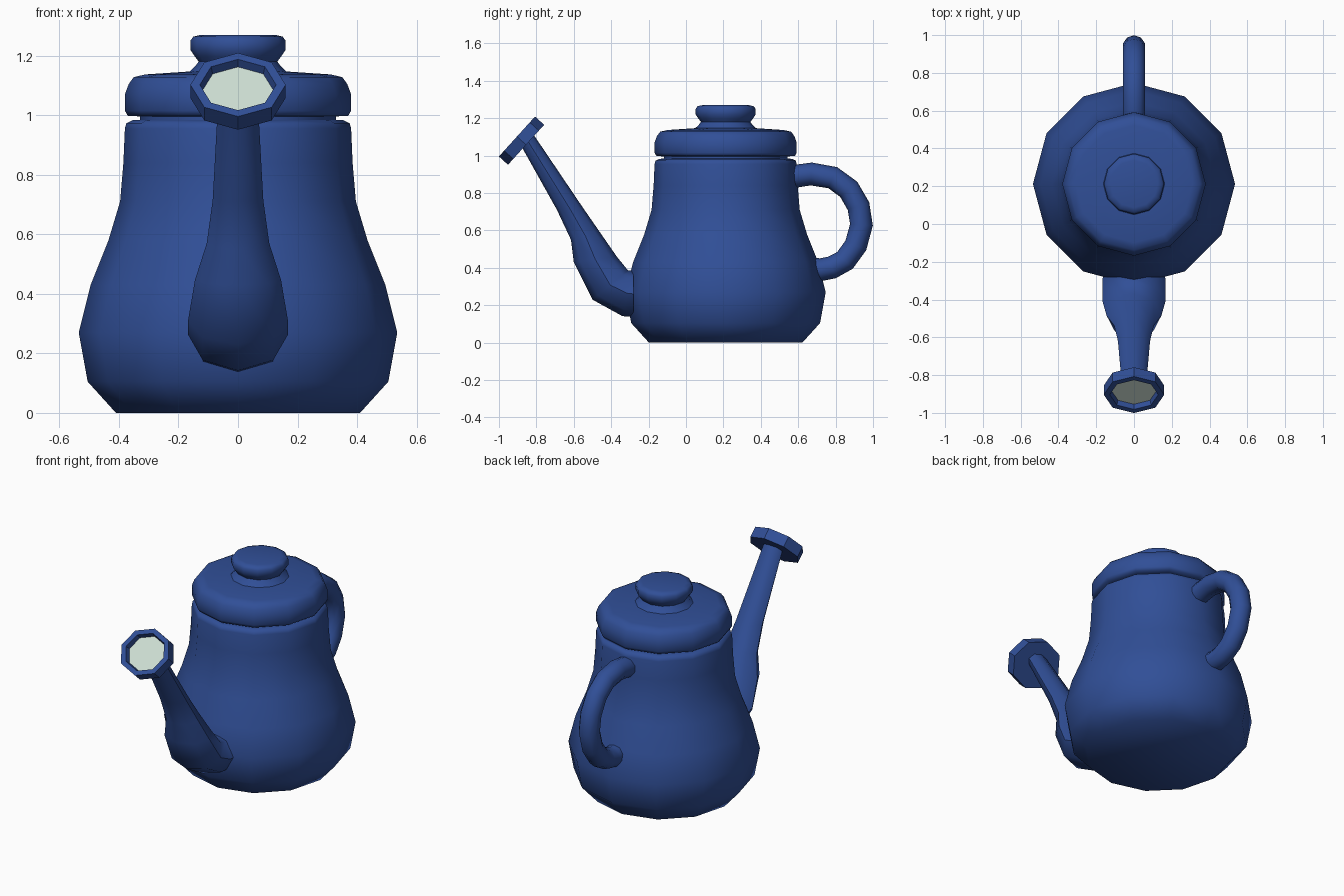
import bpy, math
from mathutils import Vector

if "Cube" in bpy.data.objects:
    bpy.data.objects.remove(bpy.data.objects["Cube"])


def material(name, rgb):
    m = bpy.data.materials.new(name)
    m.diffuse_color = (*rgb, 1)
    m.use_nodes = True
    m.node_tree.nodes["Principled BSDF"].inputs["Base Color"].default_value = m.diffuse_color
    return m


blue = material("enamel blue", (0.03, 0.078, 0.31))
pale = material("pale green", (0.62, 0.74, 0.66))


def loft(name, rings, smooth=None, last_mat=None):
    """Skin a list of equal-length point rings and cap both ends."""
    n = len(rings[0])
    verts = [p for r in rings for p in r]
    faces = [tuple(reversed(range(n)))]
    for i in range(len(rings) - 1):
        for j in range(n):
            k = (j + 1) % n
            faces.append((i * n + j, i * n + k, (i + 1) * n + k, (i + 1) * n + j))
    faces.append(tuple(range(len(verts) - n, len(verts))))
    me = bpy.data.meshes.new(name)
    me.from_pydata(verts, [], faces)
    me.materials.append(blue)
    if last_mat:
        me.materials.append(last_mat)
        me.polygons[-1].material_index = 1
    ob = bpy.data.objects.new(name, me)
    bpy.context.collection.objects.link(ob)
    bpy.ops.object.select_all(action='DESELECT')
    ob.select_set(True)
    bpy.context.view_layer.objects.active = ob
    bpy.ops.object.mode_set(mode='EDIT')
    bpy.ops.mesh.select_all(action='SELECT')
    bpy.ops.mesh.normals_make_consistent(inside=False)
    bpy.ops.object.mode_set(mode='OBJECT')
    if smooth:
        bpy.ops.object.shade_smooth_by_angle(angle=math.radians(smooth))
    return ob


def ring(y, z, up, rx, ru, n):
    """Ellipse across x and the direction up, which lies in the yz plane."""
    c, u = Vector((0, y, z)), Vector((0, *up)).normalized()
    return [c + Vector((rx * math.sin(a), 0, 0)) + u * ru * math.cos(a)
            for a in (2 * math.pi * i / n for i in range(n))]


CY = 0.212


def turned(name, profile):
    return loft(name, [ring(CY, z, (1, 0), r, r, 12) for r, z in profile], 62)


# Pot body with the narrow neck under the lid
turned("pot_body", [(.41, 0), (.505, .105), (.535, .27), (.495, .43), (.435, .58),
                    (.396, .71), (.385, .84), (.38, .955), (.375, .973), (.355, .983),
                    (.33, .984), (.33, 1.01)])

# Lid
turned("lid", [(.33, .996), (.37, .998), (.38, 1.015), (.38, 1.07), (.367, 1.105),
               (.35, 1.128), (.31, 1.137), (.16, 1.147)])

# Knob
turned("lid_knob", [(.17, 1.14), (.145, 1.163), (.132, 1.18), (.145, 1.197),
                    (.16, 1.22), (.16, 1.25), (.15, 1.264), (.125, 1.27)])

# Spout: lower and upper edge of each section, and its half width
sections = [((-.28, .137), (-.28, .385), .165), ((-.34, .142), (-.285, .385), .168),
            ((-.50, .23), (-.31, .386), .168), ((-.60, .43), (-.37, .46), .145),
            ((-.615, .55), (-.46, .59), .105), ((-.69, .71), (-.55, .72), .085),
            ((-.88, 1.05), (-.81, 1.105), .065)]
rings = []
for lo, hi, w in sections:
    lo, hi = Vector(lo), Vector(hi)
    c = (lo + hi) / 2
    rings.append(ring(c.x, c.y, hi - lo, w, (hi - lo).length / 2, 8))
loft("spout", rings, 50)

# Sprinkler head: octagonal disc with a recessed pale face
back, axis, up = Vector((-.855, 1.058)), Vector((-.74, .67)), (.67, .74)
rings = []
for d, r in ((0, .16), (.066, .16), (.066, .128), (.036, .12)):
    p = back + axis * d
    rings.append(ring(p.x, p.y, up, r, r * .9, 8))
loft("sprinkler_head", rings, None, pale)

# Handle: round tube along a C-shaped path
path = [Vector(p) for p in ((.55, .885), (.60, .892), (.67, .902), (.785, .882), (.87, .82),
                            (.922, .73), (.938, .63), (.908, .52), (.85, .44),
                            (.78, .402), (.72, .39), (.66, .395))]
rings = []
for i, p in enumerate(path):
    t = path[min(i + 1, len(path) - 1)] - path[max(i - 1, 0)]
    rings.append(ring(p.x, p.y, (-t.y, t.x), .061, .061, 10))
loft("handle", rings, 50)
